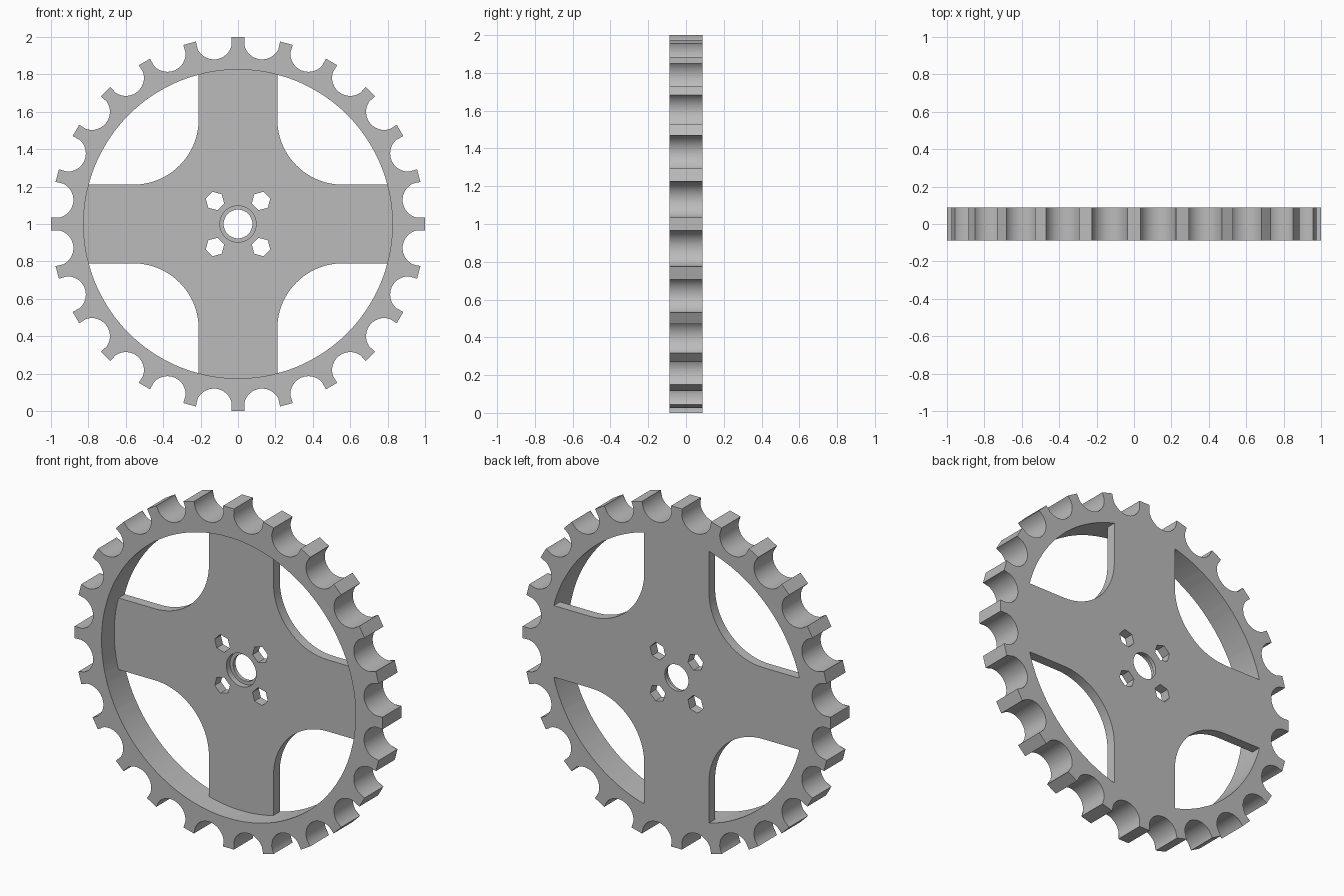
import bpy, bmesh
from math import sin, cos, asin, atan2, radians, pi, tau, hypot

cube = bpy.data.objects.get("Cube")
if cube:
    bpy.data.objects.remove(cube, do_unlink=True)

HALF = 0.0875          # half thickness of the rim
TEETH = 24
INNER = 0.825          # inside radius of the rim
WEB_FRONT = 0.03       # front plane of the recessed web
MID = 1.0              # height of the axle

grey = bpy.data.materials.new("plain grey")
grey.use_nodes = True
grey.diffuse_color = (0.5, 0.5, 0.5, 1)
grey.node_tree.nodes["Principled BSDF"].inputs["Base Color"].default_value = (0.5, 0.5, 0.5, 1)


def finish(name, bm):
    bmesh.ops.recalc_face_normals(bm, faces=bm.faces)
    mesh = bpy.data.meshes.new(name)
    bm.to_mesh(mesh)
    bm.free()
    obj = bpy.data.objects.new(name, mesh)
    obj.location.z = MID
    mesh.materials.append(grey)
    bpy.context.collection.objects.link(obj)
    return obj


def prism(name, outline, y0, y1):
    """Extrude an x-z outline from y0 to y1."""
    bm = bmesh.new()
    front, back = [[bm.verts.new((x, y, z)) for x, z in outline] for y in (y0, y1)]
    bm.faces.new(front)
    bm.faces.new(back)
    for i in range(len(outline)):
        bm.faces.new((front[i - 1], front[i], back[i], back[i - 1]))
    return finish(name, bm)


def arc(cx, cz, r, a0, a1, steps):
    return [(cx + r * cos(a0 + (a1 - a0) * i / steps),
             cz + r * sin(a0 + (a1 - a0) * i / steps)) for i in range(steps + 1)]


def turn(points, a):
    return [(x * cos(a) - z * sin(a), x * sin(a) + z * cos(a)) for x, z in points]


def activate(obj):
    bpy.ops.object.select_all(action='DESELECT')
    obj.select_set(True)
    bpy.context.view_layer.objects.active = obj


# Toothed rim: tooth tips with round notches between them
step = tau / TEETH
tip = 0.035
notch = turn(arc(0.985, 0, 0.097, 1.5 * pi, 0.5 * pi, 16), step / 2)
tooth = [(1, -tip), (1, tip)] + notch
outer = [p for k in range(TEETH) for p in turn(tooth, k * step)]
inner = [(INNER * x / hypot(x, z), INNER * z / hypot(x, z)) for x, z in outer]

bm = bmesh.new()
loops = [[bm.verts.new((x, y, z)) for x, z in ring]
         for ring, y in ((outer, -HALF), (outer, HALF), (inner, HALF), (inner, -HALF))]
for a, b in zip(loops, loops[1:] + loops[:1]):
    for i in range(len(outer)):
        bm.faces.new((a[i - 1], a[i], b[i], b[i - 1]))
rim = finish("toothed_rim", bm)

# Four-armed web with rounded inner corners, flush with the rim at the back
arm, fillet, reach = 0.21, 0.35, INNER + 0.004
spread = asin(arm / reach)
quarter = arc(0, 0, reach, -spread, spread, 12)
quarter += arc(arm + fillet, arm + fillet, fillet, 1.5 * pi, pi, 20)
web = prism("four_arm_web", [p for k in range(4) for p in turn(quarter, k * pi / 2)],
            WEB_FRONT, HALF)

# Axle hole, its front counterbore and four hexagonal bolt holes
cutters = [prism("axle_cutter", arc(0, 0, 0.077, 0, tau, 48)[:-1], -0.2, 0.2),
           prism("counterbore_cutter", arc(0, 0, 0.097, 0, tau, 48)[:-1],
                 -0.2, WEB_FRONT + 0.035)]
hexagon = [(x + 0.123, z + 0.123)
           for x, z in arc(0, 0, 0.051, radians(15), radians(375), 6)[:-1]]
for k in range(4):
    cutters.append(prism("bolt_hole_cutter", turn(hexagon, k * pi / 2), -0.2, 0.2))

for cutter in cutters:
    cutter.hide_render = True
    activate(web)
    cut = web.modifiers.new("cut", 'BOOLEAN')
    cut.operation = 'DIFFERENCE'
    cut.solver = 'EXACT'
    cut.object = cutter
    bpy.ops.object.modifier_apply(modifier=cut.name)
    bpy.data.objects.remove(cutter, do_unlink=True)

for obj in (rim, web):
    activate(obj)
    bpy.ops.object.shade_smooth_by_angle(angle=radians(30))
